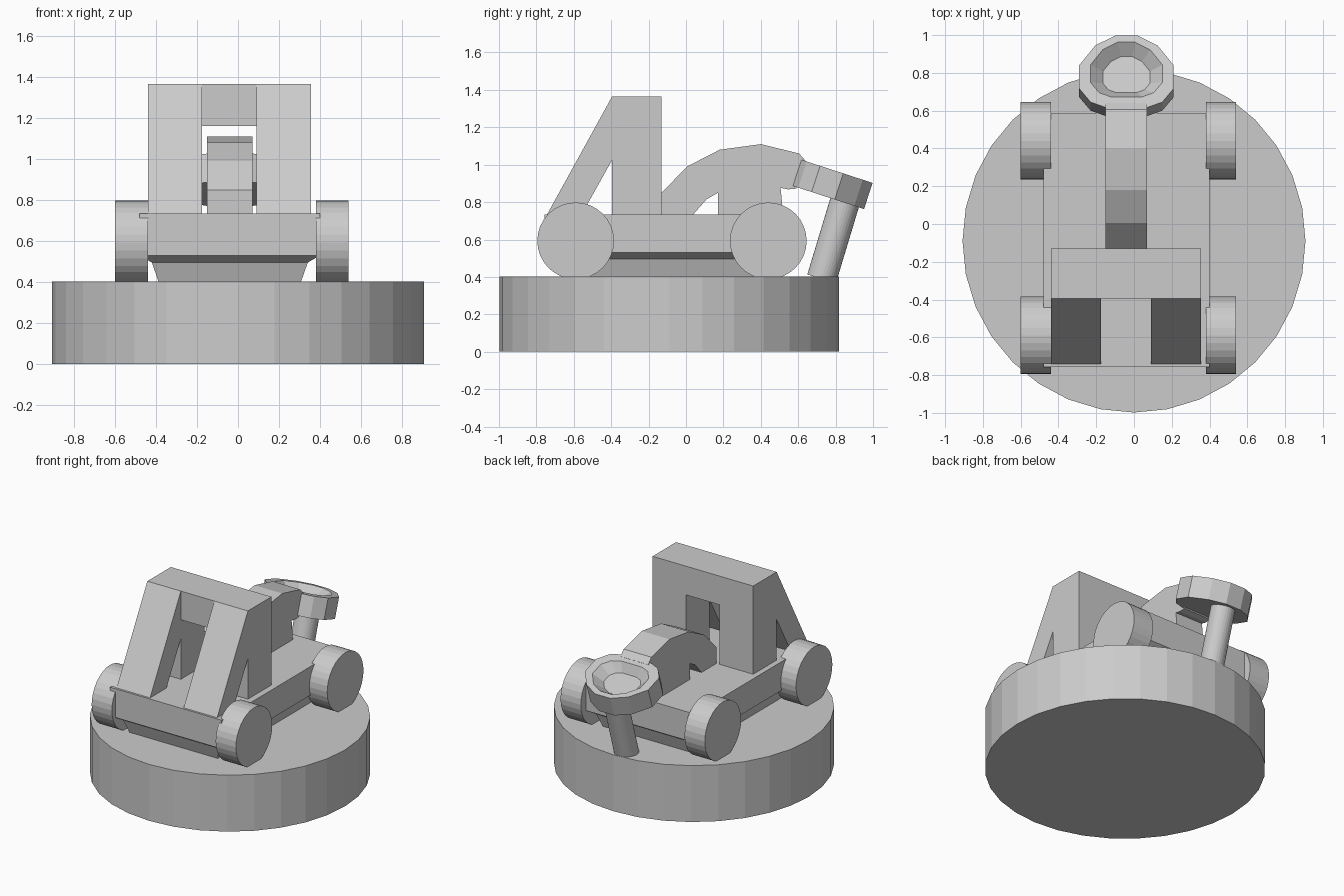
import bpy, bmesh, math
from mathutils import Vector

if "Cube" in bpy.data.objects:
    bpy.data.objects.remove(bpy.data.objects["Cube"])

CX = -0.04   # centre line of the vehicle and arm

grey = bpy.data.materials.new("plain_grey")
grey.diffuse_color = (0.6, 0.6, 0.6, 1)
grey.use_nodes = True
grey.node_tree.nodes["Principled BSDF"].inputs["Base Color"].default_value = grey.diffuse_color


def finish(name, bm):
    bmesh.ops.recalc_face_normals(bm, faces=bm.faces)
    me = bpy.data.meshes.new(name)
    bm.to_mesh(me)
    bm.free()
    me.materials.append(grey)
    ob = bpy.data.objects.new(name, me)
    bpy.context.collection.objects.link(ob)
    return ob


def loft(name, rings):
    """Closed solid through rings of equal point count."""
    bm = bmesh.new()
    vs = [[bm.verts.new(p) for p in r] for r in rings]
    n = len(rings[0])
    for a, b in zip(vs, vs[1:]):
        for i in range(n):
            j = (i + 1) % n
            bm.faces.new((a[i], a[j], b[j], b[i]))
    bm.faces.new(vs[0])
    bm.faces.new(vs[-1])
    return finish(name, bm)


def side_profile(name, pts, x0, x1):
    """Extrude a (y, z) outline across x."""
    return loft(name, [[(x, y, z) for y, z in pts] for x in (x0, x1)])


def cylinder(name, p, q, r, sides=32):
    p, q = Vector(p), Vector(q)
    rot = (q - p).to_track_quat('Z', 'Y')
    ring = [rot @ Vector((r * math.cos(t), r * math.sin(t), 0))
            for t in (2 * math.pi * i / sides for i in range(sides))]
    return loft(name, [[c + v for v in ring] for c in (p, q)])


def rect(x, y0, y1, z):
    return [(CX - x, y0, z), (CX + x, y0, z), (CX + x, y1, z), (CX - x, y1, z)]


# round plinth
cylinder("plinth", (0, -0.09, 0), (0, -0.09, 0.403), 0.908)

# body with tapered underside
loft("body", [rect(0.345, -0.665, 0.495, 0.395), rect(0.38, -0.70, 0.53, 0.495),
              rect(0.44, -0.757, 0.587, 0.53), rect(0.44, -0.757, 0.587, 0.735)])

# four wheels
for side, x0, x1 in (("left", -0.60, -0.44), ("right", 0.38, 0.54)):
    for end, y in (("front", -0.59), ("back", 0.44)):
        cylinder(f"wheel_{end}_{side}", (x0, y, 0.593), (x1, y, 0.593), 0.205)

# tower: upright and raked leg on each side, joined by a top beam
for side, x0, x1 in (("left", -0.44, -0.175), ("right", 0.09, 0.355)):
    side_profile("tower_leg_" + side,
                 [(-0.13, 0.73), (-0.13, 1.365), (-0.395, 1.365), (-0.745, 0.73),
                  (-0.56, 0.73), (-0.395, 1.025), (-0.395, 0.73)], x0, x1)
side_profile("tower_beam", [(-0.13, 1.16), (-0.13, 1.365), (-0.395, 1.365), (-0.395, 1.16)],
             -0.175, 0.09)

# arched arm and the block beneath it
side_profile("arm", [(-0.13, 0.73), (-0.13, 0.85), (0.005, 0.99), (0.18, 1.08), (0.40, 1.11),
                     (0.605, 1.06), (0.64, 1.02), (0.59, 0.872), (0.545, 0.868), (0.40, 0.90),
                     (0.22, 0.878), (0.11, 0.815), (0.035, 0.73)], -0.15, 0.07)
side_profile("arm_support", [(0.17, 0.73), (0.17, 0.86), (0.25, 0.90), (0.40, 0.92),
                             (0.505, 0.885), (0.52, 0.73)], -0.15, 0.07)

# tilted head with a recessed bowl
TILT = math.radians(18)
half = [(0.11, -0.205), (0.19, -0.175), (0.25, -0.10), (0.25, 0.03), (0.165, 0.14), (0.06, 0.195)]
outline = half + [(-x, u) for x, u in reversed(half)]


def head_ring(scale, depth, shift=0.0):
    ring = []
    for x, u in outline:
        u = u * scale + shift
        ring.append((CX + x * scale,
                     0.812 + u * math.cos(TILT) - depth * math.sin(TILT),
                     0.963 - u * math.sin(TILT) - depth * math.cos(TILT)))
    return ring


loft("head", [head_ring(1, 0.147), head_ring(1, 0), head_ring(0.76, 0, 0.01),
              head_ring(0.5, 0.06, 0.0)])

# leaning post under the head
cylinder("post", (CX, 0.725, 0.39), (CX, 0.858, 0.83), 0.08)
